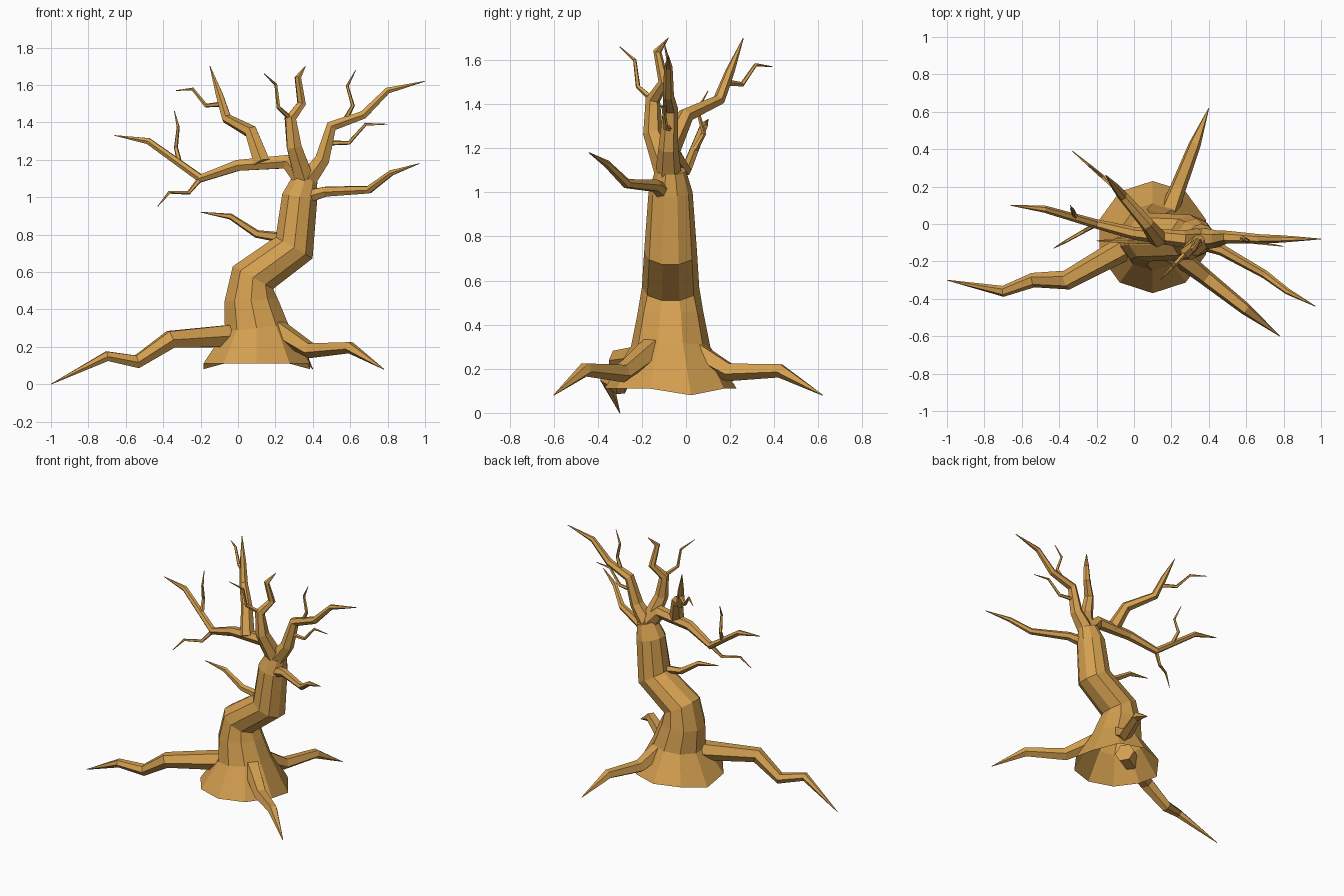
import bpy, bmesh
from math import cos, sin, tau
from mathutils import Vector

cube = bpy.data.objects.get("Cube")
if cube:
    bpy.data.objects.remove(cube)

# Single bark colour
bark = bpy.data.materials.new("bark_tan")
bark.use_nodes = True
color = (0.66, 0.35, 0.08, 1)
bark.diffuse_color = color
bark.node_tree.nodes["Principled BSDF"].inputs["Base Color"].default_value = color


def tube(name, points, radii, sides, open_base=False):
    """Sweep a faceted tube through the points, one radius per point."""
    bm = bmesh.new()
    rings = []
    side = Vector((0, 1, 0))
    for index, (point, radius) in enumerate(zip(points, radii)):
        # The tube direction is averaged at each joint
        direction = Vector()
        if index > 0:
            direction += (point - points[index - 1]).normalized()
        if index < len(points) - 1:
            direction += (points[index + 1] - point).normalized()
        direction.normalize()
        side = (side - direction * side.dot(direction)).normalized()
        across = direction.cross(side)
        ring = []
        for corner in range(sides):
            angle = tau * corner / sides
            offset = side * cos(angle) + across * sin(angle)
            ring.append(bm.verts.new(point + offset * radius))
        rings.append(ring)
    for lower, upper in zip(rings, rings[1:]):
        for corner in range(sides):
            previous = corner - 1
            bm.faces.new((lower[previous], lower[corner],
                          upper[corner], upper[previous]))
    bm.faces.new(rings[-1])
    if not open_base:
        bm.faces.new(reversed(rings[0]))
    bmesh.ops.recalc_face_normals(bm, faces=bm.faces)
    mesh = bpy.data.meshes.new(name)
    bm.to_mesh(mesh)
    bm.free()
    mesh.materials.append(bark)
    obj = bpy.data.objects.new(name, mesh)
    bpy.context.collection.objects.link(obj)
    return obj


def limb(name, radius, *points, sides=6):
    """Limb that thins by a quarter at each joint and ends in a point."""
    points = [Vector(point) for point in points]
    radii = [radius * 0.75 ** joint for joint in range(len(points) - 1)]
    tube(name, points, radii + [0.002], sides)
    return points


def crooked_limb(name, start, tip, radius=0.015, kink=0.1):
    """Limb that first sags below, then rises above, its straight line."""
    start, tip = Vector(start), Vector(tip)
    span = tip - start
    heading = span.normalized()
    sag = (heading * heading.z - Vector((0, 0, 1))).normalized()
    sag *= span.length * kink
    limb(name, radius, start, start + span / 3 + sag,
         tip - span / 3 - sag, tip, sides=5)


def fork(parent, position):
    """Point on a limb, counted in joints from its start."""
    joint = int(position)
    return parent[joint].lerp(parent[joint + 1], position - joint)


# Leaning trunk with a flared open foot: x, z and radius of each ring
trunk_rings = [(.1, .11, .3), (.1, .3, .18), (.07, .45, .15), (.08, .57, .13),
               (.3, .73, .12), (.33, 1, .1), (.36, 1.1, .07)]
trunk = tube("trunk", [Vector((x, -.07, z)) for x, z, radius in trunk_rings],
             [radius for x, z, radius in trunk_rings], 10, open_base=True)
# The hem dips at both flanks
for vertex in trunk.data.vertices:
    if vertex.co.z < .2 and 0 < vertex.co.y < .1:
        vertex.co.z -= .03

# Roots
limb("right_root", .07, (0, -.1, .26), (-.36, -.3, .24), (-.54, -.3, .12),
     (-.7, -.36, .15), (-1, -.3, 0))
crooked_limb("left_root", (.2, -.14, .3), (.78, -.6, .08), radius=.06, kink=.06)
crooked_limb("back_root", (.16, 0, .3), (.4, .62, .08), radius=.06, kink=.06)

# Main branches
crown = (.36, -.08, 1.08)
right_branch = limb("right_branch", .06, crown, (.26, -.08, 1.19),
                    (0, -.05, 1.17), (-.2, 0, 1.1), (-.48, .08, 1.3),
                    (-.66, .1, 1.33))
back_branch = limb("back_branch", .05, (.13, -.08, 1.18), (.07, 0, 1.35),
                   (-.06, .15, 1.42), (-.1, .2, 1.55), (-.15, .26, 1.7))
upper_branch = limb("upper_branch", .06, crown, (.3, -.15, 1.27),
                    (.28, -.15, 1.42), (.34, -.1, 1.5), (.32, -.13, 1.64),
                    (.36, -.08, 1.7))
left_branch = limb("left_branch", .06, crown, (.45, -.08, 1.2),
                   (.5, -.07, 1.38), (.67, -.08, 1.44), (.8, -.08, 1.57),
                   (1, -.08, 1.62))
limb("front_branch", .04, (.36, -.1, 1), (.47, -.14, 1.03), (.7, -.27, 1.04),
     (.82, -.36, 1.13), (.97, -.44, 1.18))
crooked_limb("low_branch", (.26, -.09, .78), (-.2, -.09, .92),
             radius=.03, kink=.05)

# Twigs
crooked_limb("right_upper_twig", fork(right_branch, 3.4), (-.34, .1, 1.46))
crooked_limb("right_lower_twig", fork(right_branch, 3), (-.43, -.13, .95))
crooked_limb("back_twig", fork(back_branch, 2.6), (-.33, .39, 1.57))
crooked_limb("upper_twig", fork(upper_branch, 2), (.14, -.3, 1.66))
crooked_limb("left_upper_twig", fork(left_branch, 2.4), (.63, -.1, 1.68))
crooked_limb("left_lower_twig", fork(left_branch, 1.5), (.8, -.12, 1.39))
